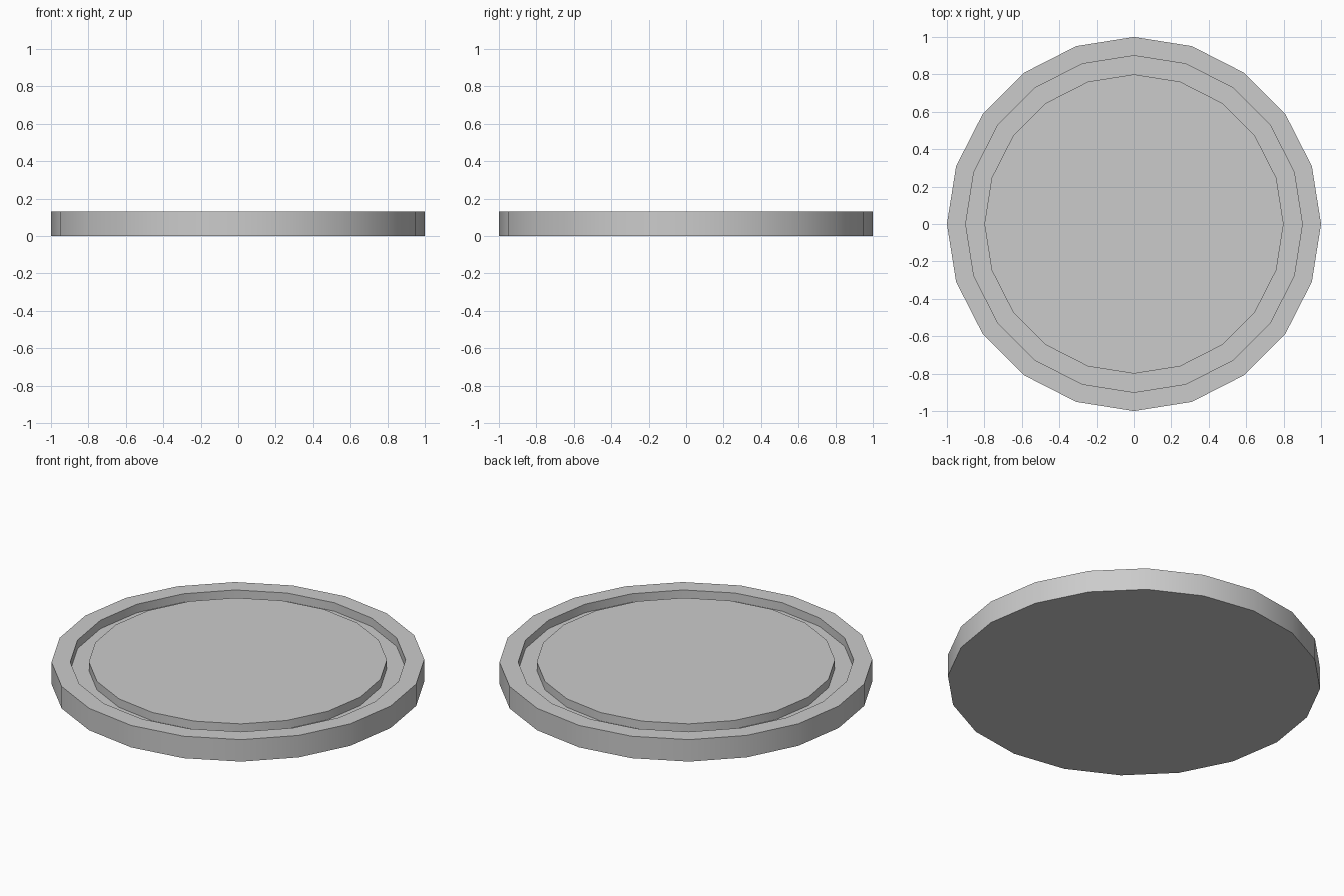
import bpy, bmesh, math

if "Cube" in bpy.data.objects:
    bpy.data.objects.remove(bpy.data.objects["Cube"])

SIDES = 20
# cross-section (radius, height) from the base edge to the raised centre
PROFILE = [(1.0, 0.0), (1.0, 0.13), (0.9, 0.13), (0.9, 0.08), (0.8, 0.08), (0.8, 0.13)]

bm = bmesh.new()
rings = []
for r, z in PROFILE:
    rings.append([bm.verts.new((r * math.cos(2 * math.pi * i / SIDES),
                                r * math.sin(2 * math.pi * i / SIDES), z))
                  for i in range(SIDES)])

# walls, rim and groove
for a, b in zip(rings, rings[1:]):
    for i in range(SIDES):
        j = (i + 1) % SIDES
        bm.faces.new((a[i], a[j], b[j], b[i]))

# underside and centre plate
bm.faces.new(rings[0][::-1])
bm.faces.new(rings[-1])

mesh = bpy.data.meshes.new("grooved_disc")
bm.to_mesh(mesh)
bm.free()
disc = bpy.data.objects.new("grooved_disc", mesh)
bpy.context.collection.objects.link(disc)

# smooth round walls, sharp rims
bpy.context.view_layer.objects.active = disc
disc.select_set(True)
bpy.ops.object.shade_smooth_by_angle(angle=math.radians(30))
